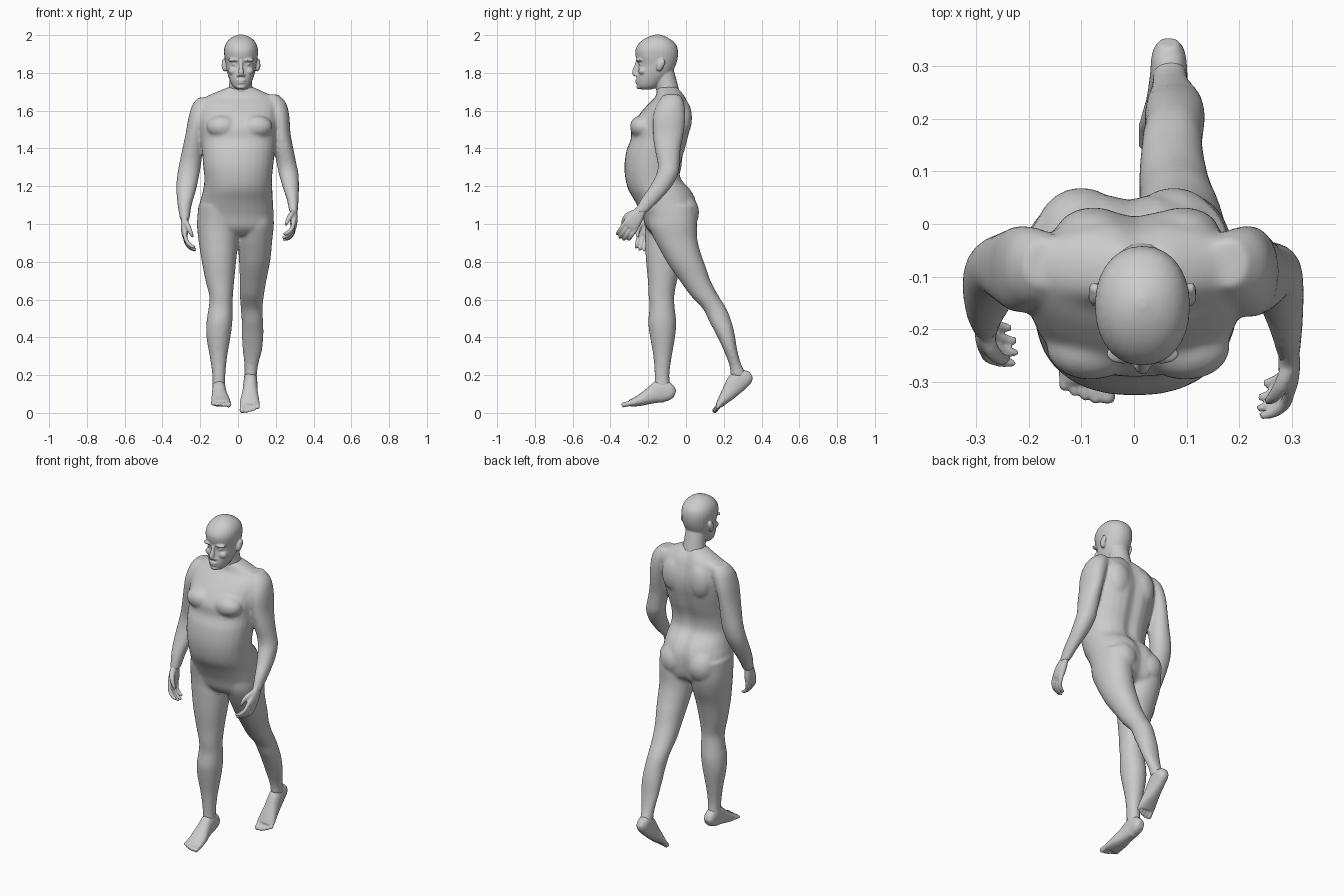
import bpy, bmesh, math
from mathutils import Vector, Matrix


def spline(rows, steps=4):
    """Smoothly resample a short table of rows (Catmull-Rom)."""
    out = []
    for i in range(len(rows) - 1):
        a, b, c, d = (rows[max(0, min(len(rows) - 1, i + k))] for k in (-1, 0, 1, 2))
        for s in range(steps):
            t = s / steps
            out.append([0.5 * (2 * q + (r - p) * t + (2 * p - 5 * q + 4 * r - w) * t * t
                        + (3 * q - p - 3 * r + w) * t ** 3) for p, q, r, w in zip(a, b, c, d)])
    return out + [list(rows[-1])]


def oval(c, u, v, power=2.0, n=28):
    """Superellipse ring around c with half axes u and v."""
    ring = []
    for k in range(n):
        a = 2 * math.pi * k / n
        ca, sa = math.cos(a), math.sin(a)
        ring.append(c + u * math.copysign(abs(ca) ** (2 / power), ca)
                    + v * math.copysign(abs(sa) ** (2 / power), sa))
    return ring


def skin(bm, rings):
    vs = [[bm.verts.new(p) for p in r] for r in rings]
    n = len(vs[0])
    for a, b in zip(vs, vs[1:]):
        for k in range(n):
            bm.faces.new((a[k], a[(k + 1) % n], b[(k + 1) % n], b[k]))
    bm.faces.new(vs[0][::-1])
    bm.faces.new(vs[-1])


def slices(bm, rows, power=2.1, groove=0.0):
    """Loft of level slices: z, x min, x max, y min, y max."""
    rings = []
    for z, x0, x1, y0, y1 in spline(rows):
        c = Vector(((x0 + x1) / 2, (y0 + y1) / 2, z))
        ring = oval(c, Vector(((x1 - x0) / 2, 0, 0)), Vector((0, (y1 - y0) / 2, 0)), power)
        for p in ring:
            if p.y > c.y:
                p.y -= groove * math.exp(-((p.x - c.x) / 0.03) ** 2)
        rings.append(ring)
    skin(bm, rings)


def tube(bm, rows, power=2.0, n=16):
    """Loft along a path: x, y, z, half width, half depth."""
    pts = spline(rows, 3)
    rings = []
    for i, (x, y, z, ru, rv) in enumerate(pts):
        t = Vector(pts[min(i + 1, len(pts) - 1)][:3]) - Vector(pts[max(i - 1, 0)][:3])
        t.normalize()
        u = Vector((1, 0, 0)) - t * t.x
        u.normalize()
        rings.append(oval(Vector((x, y, z)), u * max(ru, .003), t.cross(u) * max(rv, .003), power, n))
    skin(bm, rings)


def ball(bm, c, r, rot=0.0):
    m = Matrix.Translation(c) @ Matrix.Rotation(rot, 4, 'X') @ Matrix.Diagonal((*r, 1))
    bmesh.ops.create_uvsphere(bm, u_segments=20, v_segments=12, radius=1, matrix=m)


def finish(name, bm, voxel, rounds):
    """Fuse the overlapping pieces into one smooth skin."""
    bmesh.ops.recalc_face_normals(bm, faces=bm.faces)
    me = bpy.data.meshes.new(name)
    bm.to_mesh(me)
    bm.free()
    ob = bpy.data.objects.new(name, me)
    bpy.context.collection.objects.link(ob)
    rm = ob.modifiers.new("fuse", 'REMESH')
    rm.mode, rm.voxel_size, rm.use_smooth_shade = 'VOXEL', voxel, True
    sm = ob.modifiers.new("relax", 'SMOOTH')
    sm.factor, sm.iterations = 0.5, rounds


# Torso with chest, shoulder blades and buttocks
bm = bmesh.new()
slices(bm, [(1.725, -.05, .08, -.15, -.04), (1.70, -.11, .135, -.155, -.02),
            (1.67, -.175, .19, -.165, 0), (1.63, -.2, .215, -.205, .015),
            (1.57, -.205, .21, -.255, .028), (1.51, -.2, .205, -.288, .027),
            (1.45, -.195, .2, -.292, .013), (1.39, -.19, .195, -.315, -.003),
            (1.31, -.185, .187, -.326, -.027), (1.24, -.178, .18, -.321, -.022),
            (1.18, -.185, .182, -.305, .03), (1.12, -.2, .185, -.27, .058),
            (1.05, -.21, .188, -.235, .06), (.98, -.205, .18, -.21, .045),
            (.94, -.14, .12, -.17, 0)], 2.25, .016)
for s in (-1, 1):
    ball(bm, (.008 + s * .09, -.235, 1.515), (.085, .062, .06))
    ball(bm, (.008 + s * .085, -.015, 1.56), (.07, .047, .1))
    ball(bm, (-.012 + s * .088, -.02, 1.06), (.088, .09, .1))

# Leading leg
slices(bm, [(1.1, -.21, -.01, -.235, .05), (1.0, -.217, 0, -.22, .045), (.92, -.21, 0, -.217, .025),
            (.82, -.195, -.008, -.213, -.015), (.7, -.172, -.02, -.202, -.047),
            (.62, -.152, -.027, -.198, -.062), (.56, -.155, -.028, -.193, -.06),
            (.48, -.167, -.03, -.2, -.052), (.4, -.167, -.04, -.19, -.058),
            (.3, -.15, -.057, -.173, -.075), (.2, -.136, -.067, -.166, -.088),
            (.12, -.136, -.067, -.168, -.08)])
# Trailing leg
slices(bm, [(1.1, 0, .185, -.2, .055), (1.0, 0, .19, -.2, .058), (.92, 0, .182, -.168, .06),
            (.84, .003, .175, -.125, .08), (.78, .007, .166, -.09, .102), (.7, .01, .15, -.033, .13),
            (.62, .01, .137, .025, .172), (.55, .015, .13, .09, .215), (.48, .02, .133, .125, .242),
            (.415, .02, .135, .16, .258), (.33, .025, .127, .2, .272), (.25, .034, .106, .23, .295),
            (.19, .035, .1, .235, .33)])
# Arms
slices(bm, [(1.685, .14, .215, -.12, -.03), (1.64, .14, .255, -.15, -.01), (1.57, .16, .272, -.175, -.003),
            (1.48, .18, .278, -.175, -.012), (1.4, .19, .293, -.166, -.028),
            (1.32, .205, .309, -.15, -.034), (1.27, .215, .32, -.155, -.04),
            (1.2, .235, .323, -.19, -.075), (1.13, .258, .321, -.24, -.135),
            (1.06, .272, .316, -.275, -.208)])
slices(bm, [(1.67, -.21, -.12, -.12, -.03), (1.63, -.242, -.13, -.15, -.01), (1.56, -.263, -.16, -.168, -.003),
            (1.48, -.277, -.18, -.163, -.008), (1.4, -.294, -.187, -.15, -.015),
            (1.32, -.311, -.195, -.14, -.022), (1.25, -.323, -.207, -.15, -.037),
            (1.18, -.326, -.222, -.175, -.07), (1.1, -.32, -.245, -.205, -.115),
            (1.02, -.306, -.257, -.225, -.16)])
finish("body", bm, .009, 6)


# Hands: flat palm, four curled fingers and a thumb
def hand(name, side, wrist, angle):
    bm = bmesh.new()
    w = Vector(wrist)
    d = Vector((0, -math.sin(angle), -math.cos(angle)))
    p = Vector((0, -math.cos(angle), math.sin(angle)))
    inward = Vector((-side, 0, 0))
    k = w + d * .1
    tube(bm, [(*(w - d * .03), .019, .029), (*w, .018, .029), (*(w + d * .04), .021, .038),
              (*(w + d * .075), .019, .043), (*k, .014, .042), (*(k + d * .012), .006, .036)], 2.4)
    for s, length in ((-.034, .8), (-.012, .97), (.011, 1.0), (.033, .92)):
        b = k + p * s - d * .01
        path = [b, b + (d * .045 + inward * .008) * length, b + (d * .077 + inward * .032) * length,
                b + (d * .09 + inward * .06) * length]
        tube(bm, [(*q, r, r) for q, r in zip(path, (.0115, .011, .0105, .007))], 2, 10)
    path = [w + d * .025 + p * .02, w + d * .055 + p * .042 + inward * .014,
            w + d * .09 + p * .046 + inward * .03, w + d * .118 + p * .036 + inward * .042]
    tube(bm, [(*q, r, r) for q, r in zip(path, (.016, .015, .012, .007))], 2, 10)
    finish(name, bm, .0045, 3)


hand("hand_forward", 1, (.295, -.24, 1.07), .6)
hand("hand_back", -1, (-.282, -.19, 1.035), .25)


# Feet: heel to ball, then toes with the big toe on the inner side
def foot(name, rows, d, inner):
    bm = bmesh.new()
    tube(bm, rows, 2.3, 20)
    x, y, z, hw, hh = rows[-1]
    for i in range(5):
        r = (.0155, .0115, .011, .0105, .01)[i]
        reach = (.036, .036, .03, .022, .012)[i]
        b = Vector((x + inner * (.036 - .0195 * i - (.003 if i else 0)), y, z))
        tip = b + Vector(d) * reach
        back = b - Vector(d) * .03
        tube(bm, [(*back, r, r), (*b, r, r * .9), (*tip, r, r * .9),
                  (*(tip + Vector(d) * .008), r * .5, r * .4)], 2, 10)
    finish(name, bm, .005, 3)


foot("foot_leading", [(-.1, -.058, .1, .018, .018), (-.1, -.08, .107, .032, .043),
                      (-.1, -.13, .115, .036, .062), (-.098, -.185, .092, .041, .045),
                      (-.092, -.245, .066, .05, .03), (-.088, -.298, .05, .049, .018)],
     (.05, -.97, -.22), 1)
foot("foot_trailing", [(.066, .345, .203, .018, .018), (.066, .322, .19, .032, .042),
                       (.066, .278, .168, .036, .056), (.064, .232, .112, .041, .043),
                       (.062, .196, .068, .05, .028), (.06, .172, .037, .049, .017)],
     (0, -.62, -.78), -1)

# Head: skull, neck, face and ears
bm = bmesh.new()
hx = .016
skull = [(1.713, .026, -.24, -.18), (1.73, .045, -.257, -.145), (1.765, .062, -.262, -.105),
         (1.80, .073, -.258, -.075), (1.845, .081, -.254, -.053), (1.885, .088, -.266, -.043),
         (1.92, .09, -.268, -.043), (1.95, .083, -.254, -.053), (1.975, .066, -.228, -.078),
         (1.993, .04, -.194, -.11), (2.003, .008, -.16, -.14)]
slices(bm, [(z, hx - w, hx + w, y0, y1) for z, w, y0, y1 in skull], 2.15)
tube(bm, [(.014, -.085, 1.62, .075, .06), (.014, -.092, 1.68, .068, .06),
          (.014, -.104, 1.74, .061, .058), (.015, -.12, 1.81, .058, .055)], 2, 24)
tube(bm, [(hx, -.254, 1.865, .01, .01), (hx, -.264, 1.83, .011, .012),
          (hx, -.271, 1.803, .015, .015), (hx, -.266, 1.785, .016, .01)], 2, 12)
ball(bm, (hx, -.258, 1.7605), (.025, .012, .006))
ball(bm, (hx, -.256, 1.748), (.022, .012, .007))
ball(bm, (hx, -.248, 1.727), (.024, .014, .014))
for s in (-1, 1):
    ball(bm, (hx + s * .036, -.247, 1.868), (.034, .019, .01))
    ball(bm, (hx + s * .034, -.237, 1.846), (.016, .014, .01))
    ball(bm, (hx + s * .042, -.228, 1.81), (.026, .024, .022))
    ball(bm, (hx + s * .015, -.262, 1.787), (.008, .01, .008))
    ball(bm, (hx + s * .085, -.138, 1.84), (.018, .019, .033), -.2)
    ball(bm, (hx + s * .092, -.126, 1.852), (.01, .015, .024), -.2)
finish("head", bm, .0045, 3)
